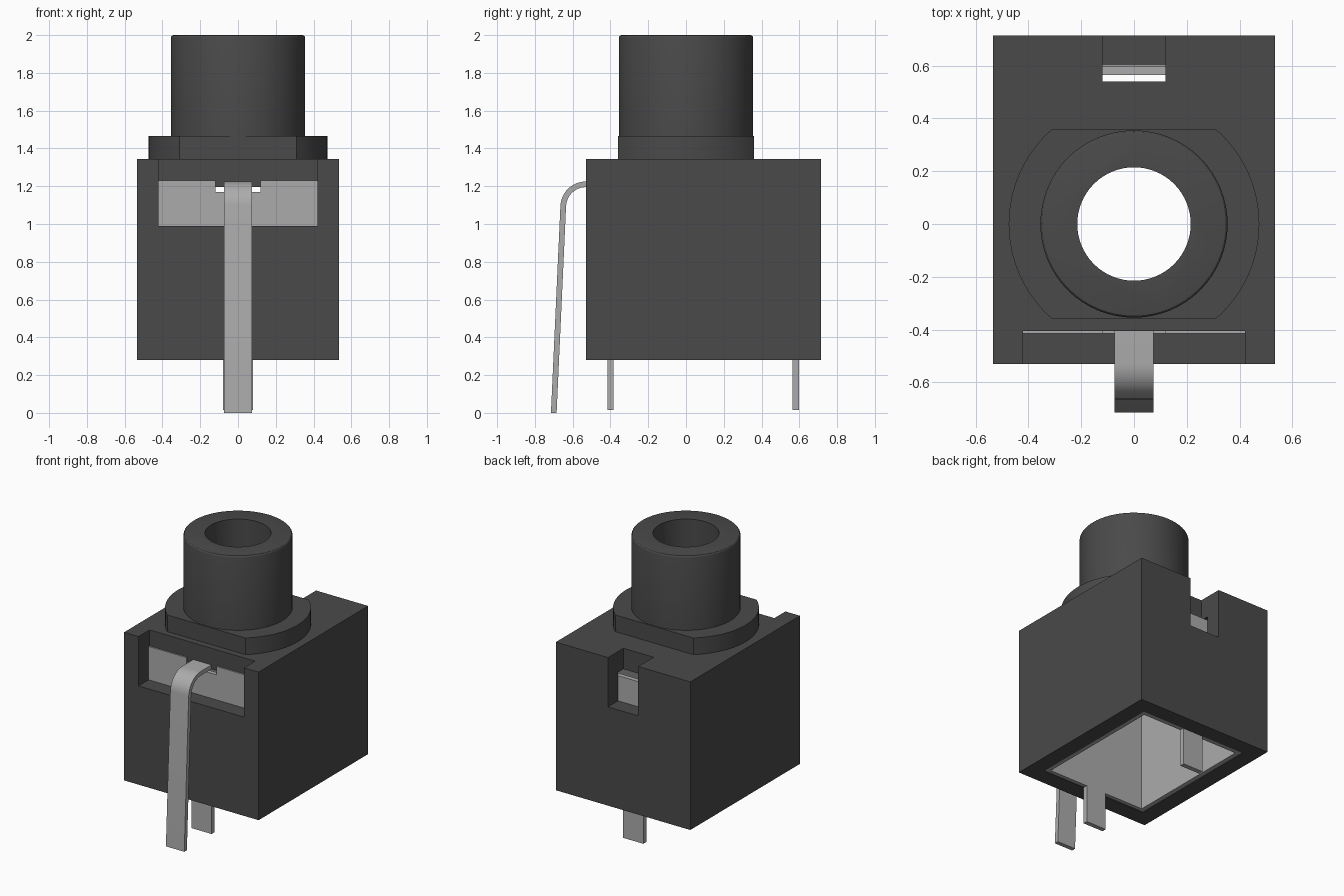
import bpy, bmesh, math
from mathutils import Vector

if "Cube" in bpy.data.objects:
    bpy.data.objects.remove(bpy.data.objects["Cube"], do_unlink=True)


def material(name, value):
    m = bpy.data.materials.new(name)
    m.use_nodes = True
    color = (value, value, value, 1)
    m.diffuse_color = color
    m.node_tree.nodes["Principled BSDF"].inputs["Base Color"].default_value = color
    return m


PLASTIC = material("dark grey plastic", 0.068)
METAL = material("light grey metal", 0.41)


def prism(name, points, axis, low, high, mat):
    """Extrude a flat outline along x, y or z."""
    place = {"x": lambda a, b, c: (c, a, b),
             "y": lambda a, b, c: (a, c, b),
             "z": lambda a, b, c: (a, b, c)}[axis]
    bm = bmesh.new()
    face = bm.faces.new([bm.verts.new(place(a, b, low)) for a, b in points])
    new = bmesh.ops.extrude_face_region(bm, geom=[face])["geom"]
    shift = Vector(place(0, 0, high - low))
    bmesh.ops.translate(bm, vec=shift, verts=[v for v in new if isinstance(v, bmesh.types.BMVert)])
    bmesh.ops.recalc_face_normals(bm, faces=bm.faces)
    mesh = bpy.data.meshes.new(name)
    bm.to_mesh(mesh)
    bm.free()
    mesh.materials.append(mat)
    obj = bpy.data.objects.new(name, mesh)
    bpy.context.collection.objects.link(obj)
    return obj


def box(name, x, y, z, mat):
    return prism(name, [(-x, y[0]), (x, y[0]), (x, y[1]), (-x, y[1])], "z", *z, mat)


def arc(radius, start, end, steps, center=(0, 0)):
    angles = [start + (end - start) * i / steps for i in range(steps + 1)]
    return [(center[0] + radius * math.cos(a), center[1] + radius * math.sin(a)) for a in angles]


def circle(radius):
    return arc(radius, 0, math.tau, 64)[:-1]


def activate(obj):
    bpy.ops.object.select_all(action="DESELECT")
    obj.select_set(True)
    bpy.context.view_layer.objects.active = obj


def cut(obj, cutter):
    mod = obj.modifiers.new("cut", "BOOLEAN")
    mod.operation = "DIFFERENCE"
    mod.solver = "EXACT"
    mod.object = cutter
    activate(obj)
    bpy.ops.object.modifier_apply(modifier=mod.name)


def smooth(obj):
    activate(obj)
    bpy.ops.object.shade_smooth_by_angle(angle=math.radians(30))


# Plastic housing, hollow from below, notched at front and back
housing = box("housing", 0.535, (-0.53, 0.715), (0.28, 1.345), PLASTIC)

# Round flange with two flat sides
half = math.asin(0.36 / 0.475)
flange = prism("flange", arc(0.475, -half, half, 24) + arc(0.475, math.pi - half, math.pi + half, 24),
               "z", 1.345, 1.465, PLASTIC)

# Threadless barrel with a softened top rim
barrel = prism("barrel", circle(0.355), "z", 1.465, 2.0, PLASTIC)
bm = bmesh.new()
bm.from_mesh(barrel.data)
rim = [e for e in bm.edges if all(v.co.z > 1.99 for v in e.verts)]
bmesh.ops.bevel(bm, geom=rim, offset=0.014, segments=3, profile=0.5, affect="EDGES")
bm.to_mesh(barrel.data)
bm.free()

# Openings
cutters = [
    box("cavity_cutter", 0.42, (-0.41, 0.6), (0.1, 1.195), PLASTIC),
    box("front_notch_cutter", 0.42, (-0.8, -0.405), (0.99, 1.6), PLASTIC),
    box("back_notch_cutter", 0.12, (0.54, 0.9), (0.99, 1.6), PLASTIC),
]
for c in cutters:
    cut(housing, c)
bore = prism("bore_cutter", circle(0.215), "z", 1.1, 2.2, PLASTIC)
for part in (housing, flange, barrel):
    cut(part, bore)
    smooth(part)
for c in cutters + [bore]:
    bpy.data.objects.remove(c, do_unlink=True)


def mirrored(points):
    return points + [(-x, z) for x, z in reversed(points)]


# Metal lining: front and back plates carry the solder legs
LOW = 0.284
leg = [(0.08, 0.015), (0.08, LOW), (0.42, LOW)]
prism("front_plate", mirrored(leg + [(0.42, 1.23), (0.12, 1.23), (0.12, 1.17)]),
      "y", -0.415, -0.383, METAL)
prism("back_plate", mirrored(leg + [(0.42, 1.17)]), "y", 0.565, 0.599, METAL)
for side, name in ((1, "left_plate"), (-1, "right_plate")):
    plate = box(name, 0.016, (-0.383, 0.565), (LOW, 1.19), METAL)
    plate.location.x = side * 0.403

# Bent contact strip reaching out through the front slot
bend = (-0.53, 1.09)
end = math.radians(177)
outline = [(-0.36, 1.225)] + arc(0.135, math.pi / 2, end, 12, bend)
outline += [(-0.715, 0), (-0.685, 0)]
outline += arc(0.105, end, math.pi / 2, 12, bend) + [(-0.36, 1.195)]
smooth(prism("contact_strip", outline, "x", -0.073, 0.073, METAL))
